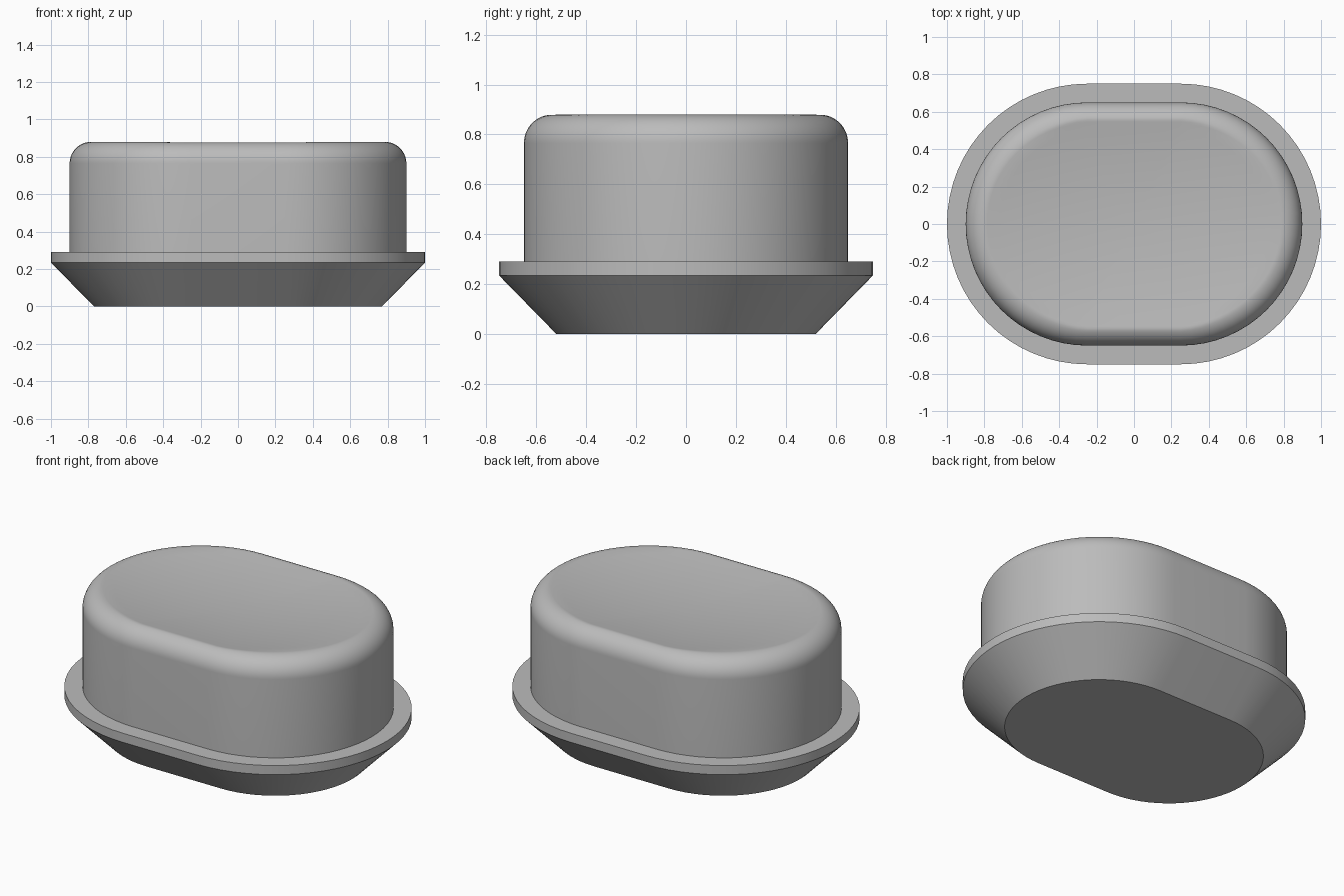
import bpy, bmesh, math

if "Cube" in bpy.data.objects:
    bpy.data.objects.remove(bpy.data.objects["Cube"], do_unlink=True)

HALF_STRAIGHT = 0.25
ARC = 32          # segments per rounded end
TOP = 0.88
FILLET = 0.115


def material(name, rgb):
    m = bpy.data.materials.new(name)
    m.use_nodes = True
    m.diffuse_color = (*rgb, 1)
    m.node_tree.nodes["Principled BSDF"].inputs["Base Color"].default_value = (*rgb, 1)
    return m


def stadium(radius, straight=HALF_STRAIGHT):
    """Outline of two rounded ends joined by straight sides."""
    pts = []
    for side in (1, -1):
        for i in range(ARC + 1):
            a = math.pi * (i / ARC - 0.5)
            pts.append((side * (straight + radius * math.cos(a)), side * radius * math.sin(a)))
    return pts


def loft(name, rings, mat):
    """Skin a list of (outline, height function) rings and cap both ends."""
    bm = bmesh.new()
    loops = [[bm.verts.new((x, y, height(x, y))) for x, y in outline] for outline, height in rings]
    for low, high in zip(loops, loops[1:]):
        n = len(low)
        for i in range(n):
            j = (i + 1) % n
            bm.faces.new((low[i], low[j], high[j], high[i]))
    bm.faces.new(loops[0][::-1])
    bm.faces.new(loops[-1])
    bmesh.ops.recalc_face_normals(bm, faces=bm.faces)
    mesh = bpy.data.meshes.new(name)
    bm.to_mesh(mesh)
    bm.free()
    obj = bpy.data.objects.new(name, mesh)
    bpy.context.collection.objects.link(obj)
    mesh.materials.append(mat)
    bpy.ops.object.select_all(action='DESELECT')
    obj.select_set(True)
    bpy.context.view_layer.objects.active = obj
    bpy.ops.object.shade_smooth_by_angle(angle=math.radians(30))
    return obj


def level(z):
    return lambda x, y: z


def dished(z):
    """Height z, lowered where the shallow elliptical dish cuts into it."""
    return lambda x, y: min(z, TOP - 0.05 * (1 - (x / 0.8) ** 2 - (y / 0.615) ** 2))


grey = material("grey", (0.5, 0.5, 0.5))

# Tapered base with a flat rim
loft("base_flange", [(stadium(r), level(z)) for r, z in
                     ((0.52, 0), (0.75, 0.235), (0.75, 0.29))], grey)

# Upright body: straight wall, rounded shoulder, dished top
body = [(stadium(0.65), level(0.28)), (stadium(0.65), level(TOP - FILLET))]
for i in range(1, 17):
    a = math.pi / 2 * i / 16
    body.append((stadium(0.65 - FILLET * (1 - math.cos(a))),
                 dished(TOP - FILLET * (1 - math.sin(a)))))
for i in range(1, 12):
    s = 1 - i / 12
    body.append((stadium((0.65 - FILLET) * s, HALF_STRAIGHT * s), dished(TOP)))
loft("button_body", body, grey)
